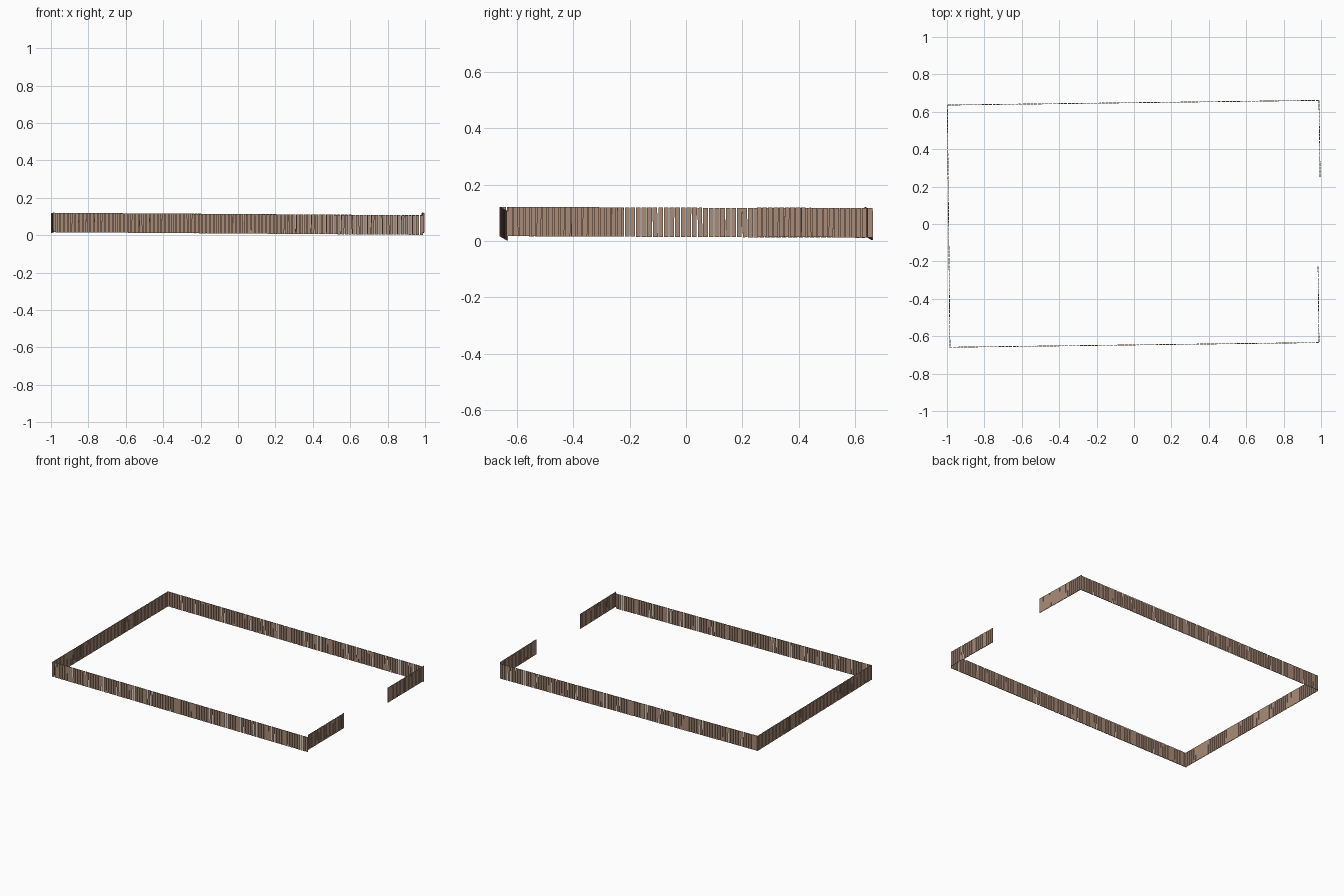
import bpy, bmesh, math, random
from mathutils import Vector, Matrix

if "Cube" in bpy.data.objects:
    bpy.data.objects.remove(bpy.data.objects["Cube"])

random.seed(4)
wood = bpy.data.materials.new("weathered_wood")
wood.diffuse_color = (0.40, 0.26, 0.19, 1)
wood.use_nodes = True
wood.node_tree.nodes["Principled BSDF"].inputs["Base Color"].default_value = wood.diffuse_color

PITCH, WIDTH, THICK, HEIGHT = 0.02, 0.0165, 0.004, 0.104


def plank_run(name, start, end):
    """Row of upright boards from start to end (x, y, base height)."""
    a, b = Vector(start), Vector(end)
    flat = Vector((b.x - a.x, b.y - a.y, 0))
    count = round(flat.length / PITCH)
    yaw = math.atan2(flat.y, flat.x)
    bm = bmesh.new()
    for i in range(count):
        p = a.lerp(b, (i + 0.5) / count)
        # every eighth board hangs slightly crooked
        tilt = 0.025 if i % 8 == 5 else random.uniform(-0.004, 0.004)
        w = WIDTH + random.uniform(-0.001, 0.001)
        mat = (Matrix.Translation(p + Vector((0, 0, HEIGHT / 2)))
               @ Matrix.Rotation(yaw + random.uniform(-0.03, 0.03), 4, 'Z')
               @ Matrix.Rotation(tilt, 4, 'Y')
               @ Matrix.Diagonal((w, THICK, HEIGHT, 1)))
        bmesh.ops.create_cube(bm, size=1, matrix=mat)
    # keep every board on or above the ground
    for v in bm.verts:
        v.co.z = max(v.co.z, 0)
    mesh = bpy.data.meshes.new(name)
    bm.to_mesh(mesh)
    bm.free()
    mesh.materials.append(wood)
    ob = bpy.data.objects.new(name, mesh)
    bpy.context.collection.objects.link(ob)


# Four sides of the yard, with a gateway left open on the right
plank_run("front_fence", (-0.990, -0.659, 0.016), (0.990, -0.634, 0.002))
plank_run("back_fence", (-0.998, 0.636, 0.016), (0.990, 0.661, 0.003))
plank_run("left_fence", (-0.998, 0.637, 0.011), (-0.984, -0.657, 0.017))
plank_run("right_fence_front", (0.989, -0.634, 0.017), (0.984, -0.225, 0.015))
plank_run("right_fence_back", (0.995, 0.250, 0.015), (0.989, 0.662, 0.012))
